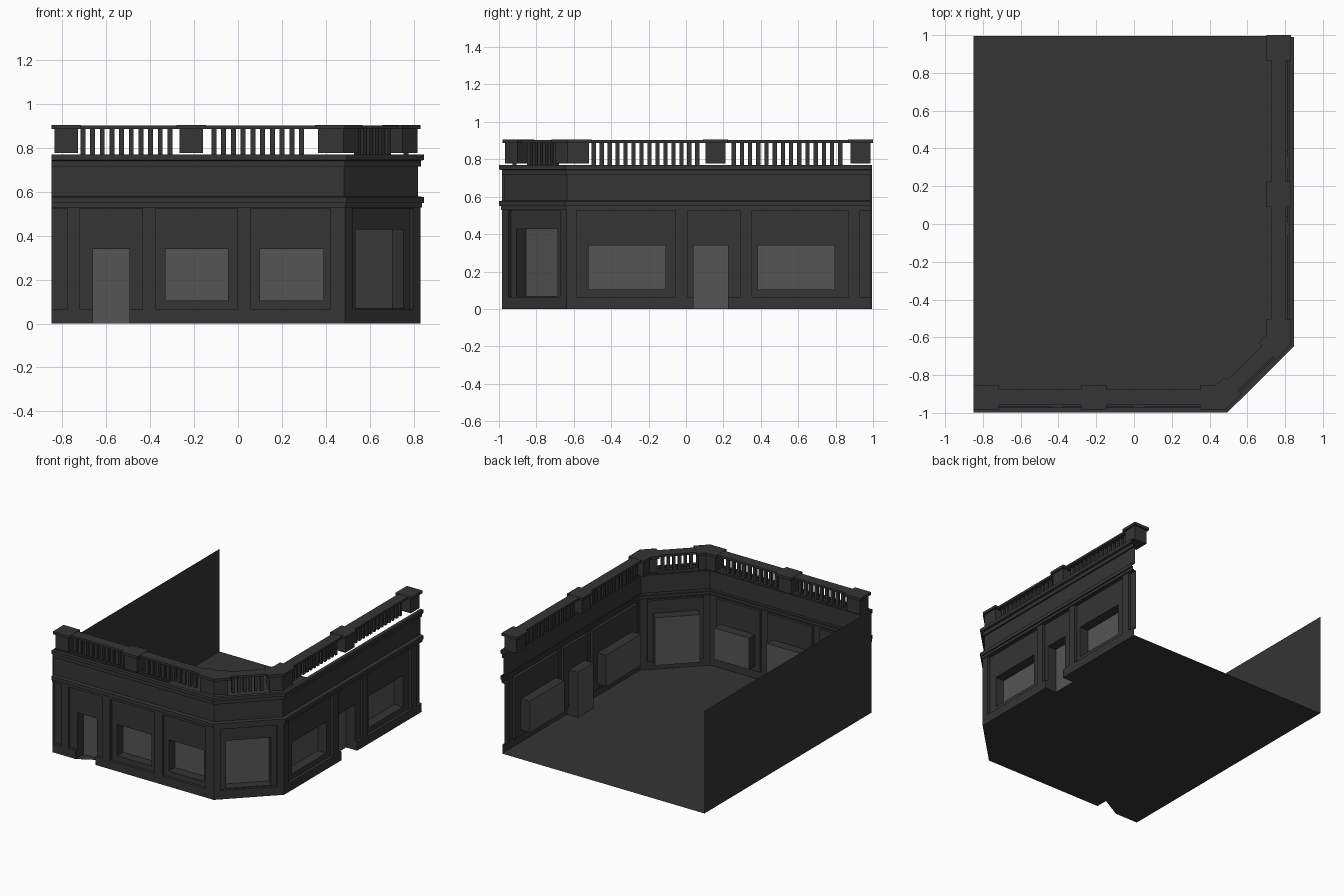
import bpy, bmesh
from mathutils import Vector

if "Cube" in bpy.data.objects:
    bpy.data.objects.remove(bpy.data.objects["Cube"])

WALL = bpy.data.materials.new("dark_wall")
WALL.diffuse_color = (0.035, 0.035, 0.035, 1)
WALL.use_nodes = True
WALL.node_tree.nodes["Principled BSDF"].inputs["Base Color"].default_value = WALL.diffuse_color
GLASS = bpy.data.materials.new("smoky_glass")
GLASS.diffuse_color = (0.09, 0.09, 0.09, 1)
GLASS.use_nodes = True
GLASS.node_tree.nodes["Principled BSDF"].inputs["Base Color"].default_value = GLASS.diffuse_color

# street line of the facades: front, chamfered corner, right side
P = [Vector(p) for p in ((-.85, -.983), (.487, -.983), (.832, -.64), (.832, .99))]
LEN = [(P[i + 1] - P[i]).length for i in range(3)]


def outward(d):
    return Vector((d.y, -d.x))


def finish(bm, name, fix=True):
    if fix:
        bmesh.ops.recalc_face_normals(bm, faces=bm.faces)
    me = bpy.data.meshes.new(name)
    bm.to_mesh(me)
    bm.free()
    me.materials.append(WALL)
    me.materials.append(GLASS)
    ob = bpy.data.objects.new(name, me)
    bpy.context.collection.objects.link(ob)
    return ob


def sweep(bm, path, profile, closed=True):
    """Sweep an (outward offset, z) profile along a plan path with mitred corners."""
    rings = []
    for i, p in enumerate(path):
        ns = []
        if i > 0:
            ns.append(outward((p - path[i - 1]).normalized()))
        if i < len(path) - 1:
            ns.append(outward((path[i + 1] - p).normalized()))
        n = sum(ns, Vector((0, 0))).normalized()
        n /= n.dot(ns[0])
        rings.append([bm.verts.new((p.x + n.x * o, p.y + n.y * o, z)) for o, z in profile])
    k = len(profile)
    for r, q in zip(rings, rings[1:]):
        for j in range(k if closed else k - 1):
            bm.faces.new((r[j], q[j], q[(j + 1) % k], r[(j + 1) % k]))
    if closed:
        bm.faces.new(rings[0])
        bm.faces.new(rings[-1][::-1])


def rect(o0, o1, z0, z1):
    return [(o0, z0), (o1, z0), (o1, z1), (o0, z1)]


def facade(name, i, start, recesses):
    """Wall surface with stepped recesses (s0, s1, z0, z1, depth)."""
    d = (P[i + 1] - P[i]).normalized()
    n = outward(d)
    end = start + LEN[i]
    ss = sorted({start, end, *(v for r in recesses for v in r[:2] if start < v < end)})
    zs = sorted({0, .53, *(v for r in recesses for v in r[2:4])})
    bm = bmesh.new()

    def pt(s, z, dep):
        q = P[i] + d * (s - start) - n * dep
        return bm.verts.new((q.x, q.y, z))

    def depth(a, b):
        s, z = (ss[a] + ss[a + 1]) / 2, (zs[b] + zs[b + 1]) / 2
        out = 0
        for r in recesses:
            if r[0] < s < r[1] and r[2] < z < r[3]:
                out = r[4]
        return out

    for a in range(len(ss) - 1):
        for b in range(len(zs) - 1):
            s0, s1, z0, z1, e = ss[a], ss[a + 1], zs[b], zs[b + 1], depth(a, b)
            f = bm.faces.new((pt(s0, z0, e), pt(s1, z0, e), pt(s1, z1, e), pt(s0, z1, e)))
            f.material_index = int(e > .05)
            if a + 2 < len(ss) and depth(a + 1, b) != e:
                g = depth(a + 1, b)
                bm.faces.new((pt(s1, z0, e), pt(s1, z0, g), pt(s1, z1, g), pt(s1, z1, e)))
            if b + 2 < len(zs) and depth(a, b + 1) != e:
                g = depth(a, b + 1)
                bm.faces.new((pt(s0, z1, e), pt(s1, z1, e), pt(s1, z1, g), pt(s0, z1, g)))
    bmesh.ops.remove_doubles(bm, verts=bm.verts, dist=1e-5)
    finish(bm, name, False)


def bay(s0, s1):
    return (s0, s1, .065, .525, .02)


DEEP = .092
facade("front_wall", 0, -.85, [
    bay(-.86, -.78), bay(-.72, -.436), bay(-.373, -.003), bay(.06, .42),
    (-.66, -.495, 0, .34, DEEP), (-.33, -.045, .105, .34, DEEP), (.10, .39, .105, .34, DEEP)])
facade("corner_wall", 1, -LEN[1] / 2, [
    bay(-.195, .195), (-.155, .155, .07, .428, DEEP)])
facade("right_wall", 2, -.64, [
    bay(-.585, -.055), bay(.008, .29), bay(.352, .87), bay(.93, 1.1),
    (.04, .225, 0, .34, DEEP), (-.522, -.11, .105, .34, DEEP), (.385, .795, .105, .34, DEEP)])

# cornices and frieze
bm = bmesh.new()
sweep(bm, P, [(0, .53), (.007, .53), (.007, .55), (.016, .55), (.016, .577), (-.012, .58),
              (-.012, .715), (.001, .715), (.001, .742), (.016, .746), (.016, .77),
              (-.012, .77)], closed=False)
finish(bm, "cornice", False)

# plain left wall
bm = bmesh.new()
bm.faces.new([bm.verts.new(v) for v in ((-.85, .995, 0), (-.85, -.983, 0),
                                        (-.85, -.983, .77), (-.85, .995, .77))])
finish(bm, "left_wall", False)

# floor with notches at the two doorways
yf, xr = -.983, .832
outline = [(-.85, yf), (-.66, yf), (-.66, yf + DEEP), (-.495, yf + DEEP), (-.495, yf),
           tuple(P[1]), tuple(P[2]), (xr, .04), (xr - DEEP, .04), (xr - DEEP, .225),
           (xr, .225), (xr, .995), (-.85, .995)]
bm = bmesh.new()
bm.faces.new([bm.verts.new((x, y, 0)) for x, y in outline])
bmesh.ops.triangulate(bm, faces=bm.faces)
finish(bm, "floor", False)


# balustrade piers: straight ones and ones bent around the corners
def along(i, s):
    return P[i] + (P[i + 1] - P[i]).normalized() * s


def pier_paths(inset):
    e, w = inset, .135
    return [[along(0, e), along(0, w - e)],
            [along(0, .57 + e), along(0, .57 + w - e)],
            [along(0, 1.2 + e), P[1], along(1, .115 - e)],
            [along(1, LEN[1] - .115 + e), P[2], along(2, w - e)],
            [along(2, .73 + e), along(2, .73 + w - e)],
            [along(2, 1.505 + e), along(2, 1.505 + w - e)]]


bm = bmesh.new()
for path in pier_paths(.014):
    sweep(bm, path, rect(-.116, -.014, .777, .887))
finish(bm, "balustrade_piers")
bm = bmesh.new()
for path in pier_paths(0):
    sweep(bm, path, rect(-.13, -.001, .886, .906))
finish(bm, "pier_caps")

# handrail
bm = bmesh.new()
sweep(bm, P, rect(-.106, -.026, .888, .904))
finish(bm, "handrail")

# balusters
bm = bmesh.new()
for i, s0, s1, count in ((0, .143, .54, 10), (0, .74, 1.14, 10), (1, .145, LEN[1] - .145, 6),
                         (2, .147, .70, 14), (2, .895, 1.465, 14)):
    for k in range(count):
        s = s0 + (s1 - s0) * k / (count - 1)
        sweep(bm, [along(i, s - .011), along(i, s + .011)], rect(-.077, -.055, .767, .889))
finish(bm, "balusters")
